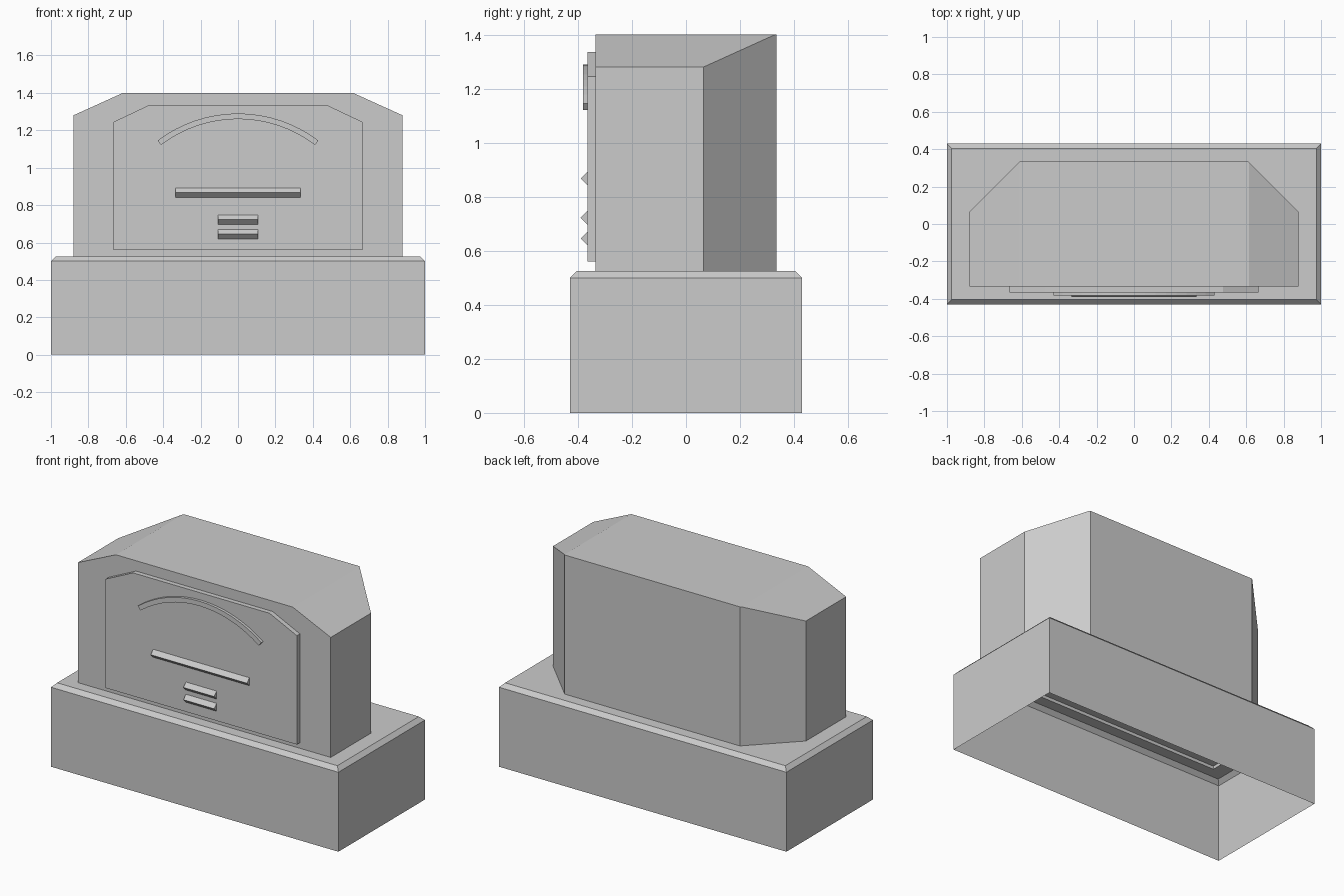
import bpy, bmesh, math
from mathutils import Vector

cube = bpy.data.objects.get("Cube")
if cube:
    bpy.data.objects.remove(cube, do_unlink=True)

stone = bpy.data.materials.new("grey_stone")
stone.use_nodes = True
GREY = (0.6, 0.6, 0.6, 1)
stone.diffuse_color = GREY
stone.node_tree.nodes["Principled BSDF"].inputs["Base Color"].default_value = GREY


def finish(bm, name):
    bmesh.ops.recalc_face_normals(bm, faces=bm.faces)
    mesh = bpy.data.meshes.new(name)
    bm.to_mesh(mesh)
    bm.free()
    mesh.materials.append(stone)
    obj = bpy.data.objects.new(name, mesh)
    bpy.context.collection.objects.link(obj)
    return obj


def prism(points, y0, y1):
    """Extrude an (x, z) outline from y0 to y1."""
    bm = bmesh.new()
    face = bm.faces.new([bm.verts.new((x, y0, z)) for x, z in points])
    moved = bmesh.ops.extrude_face_region(bm, geom=[face])["geom"]
    verts = [v for v in moved if isinstance(v, bmesh.types.BMVert)]
    bmesh.ops.translate(bm, verts=verts, vec=(0, y1 - y0, 0))
    return bm


def mirrored(half):
    """Complete a symmetric outline from its +x half."""
    return half + [(-x, v) for x, v in reversed(half)]


TOP, BASE_TOP = 1.4, 0.525
FOOT = mirrored([(0.88, -0.335), (0.88, 0.065), (0.61, 0.335)])

# Plinth: open underneath, bevelled rim, top opening under the body
bm = bmesh.new()


def ring(points, z):
    verts = [bm.verts.new((x, y, z)) for x, y in points]
    return [bm.edges.new((v, verts[i - 1])) for i, v in enumerate(verts)]


def rect(w, d):
    return [(w, -d), (w, d), (-w, d), (-w, -d)]


bottom = ring(rect(1, 0.43), 0)
shoulder = ring(rect(1, 0.43), 0.5)
rim = ring(rect(0.975, 0.405), BASE_TOP)
opening = ring(FOOT, BASE_TOP)
bmesh.ops.bridge_loops(bm, edges=bottom + shoulder)
bmesh.ops.bridge_loops(bm, edges=shoulder + rim)
bmesh.ops.triangle_fill(bm, edges=rim + opening, use_beauty=True)
finish(bm, "plinth")

# Body: front outline extruded back, rear corners sliced off, open below
bm = prism(mirrored([(0.88, BASE_TOP), (0.88, 1.28), (0.615, TOP)]), -0.335, 0.335)
for side in (1, -1):
    cut = bmesh.ops.bisect_plane(
        bm, geom=bm.verts[:] + bm.edges[:] + bm.faces[:], dist=1e-5,
        plane_co=(side * 0.88, 0.065, 0), plane_no=(side, 1, 0), clear_outer=True)
    edges = [e for e in cut["geom_cut"] if isinstance(e, bmesh.types.BMEdge)]
    bmesh.ops.contextual_create(bm, geom=edges)
bmesh.ops.recalc_face_normals(bm, faces=bm.faces)
under = [f for f in bm.faces if f.normal.z < -0.9]
bmesh.ops.delete(bm, geom=under, context="FACES_ONLY")
finish(bm, "body")

# Recessed underside of the body
bm = bmesh.new()
bm.faces.new([bm.verts.new((x, y, 0.545)) for x, y in reversed(FOOT)])
floor = bpy.data.meshes.new("body_underside")
bm.to_mesh(floor)
bm.free()
floor.materials.append(stone)
bpy.context.collection.objects.link(bpy.data.objects.new("body_underside", floor))

# Raised front panel
finish(prism(mirrored([(0.665, 0.56), (0.665, 1.245), (0.475, 1.335)]),
             -0.365, -0.335), "front_panel")

# Curved band across the top of the panel
STEPS, SPREAD, CENTRE = 16, 0.65, 0.58


def arc(radius):
    angles = [SPREAD * (2 * i / STEPS - 1) for i in range(STEPS + 1)]
    return [(radius * math.sin(a), CENTRE + radius * math.cos(a)) for a in angles]


finish(prism(arc(0.71) + arc(0.68)[::-1], -0.382, -0.365), "arched_band")

# Wedge-shaped bars
for name, half, z in (("long_bar", 0.335, 0.867),
                      ("upper_short_bar", 0.107, 0.722),
                      ("lower_short_bar", 0.107, 0.645)):
    bm = bmesh.new()
    ends = []
    for x in (-half, half):
        tri = [bm.verts.new(Vector((x, y, z + dz)))
               for y, dz in ((-0.365, -0.025), (-0.39, 0), (-0.365, 0.025))]
        bm.faces.new(tri)
        ends.append(tri)
    for i in range(3):
        bm.faces.new((ends[0][i - 1], ends[0][i], ends[1][i], ends[1][i - 1]))
    finish(bm, name)
